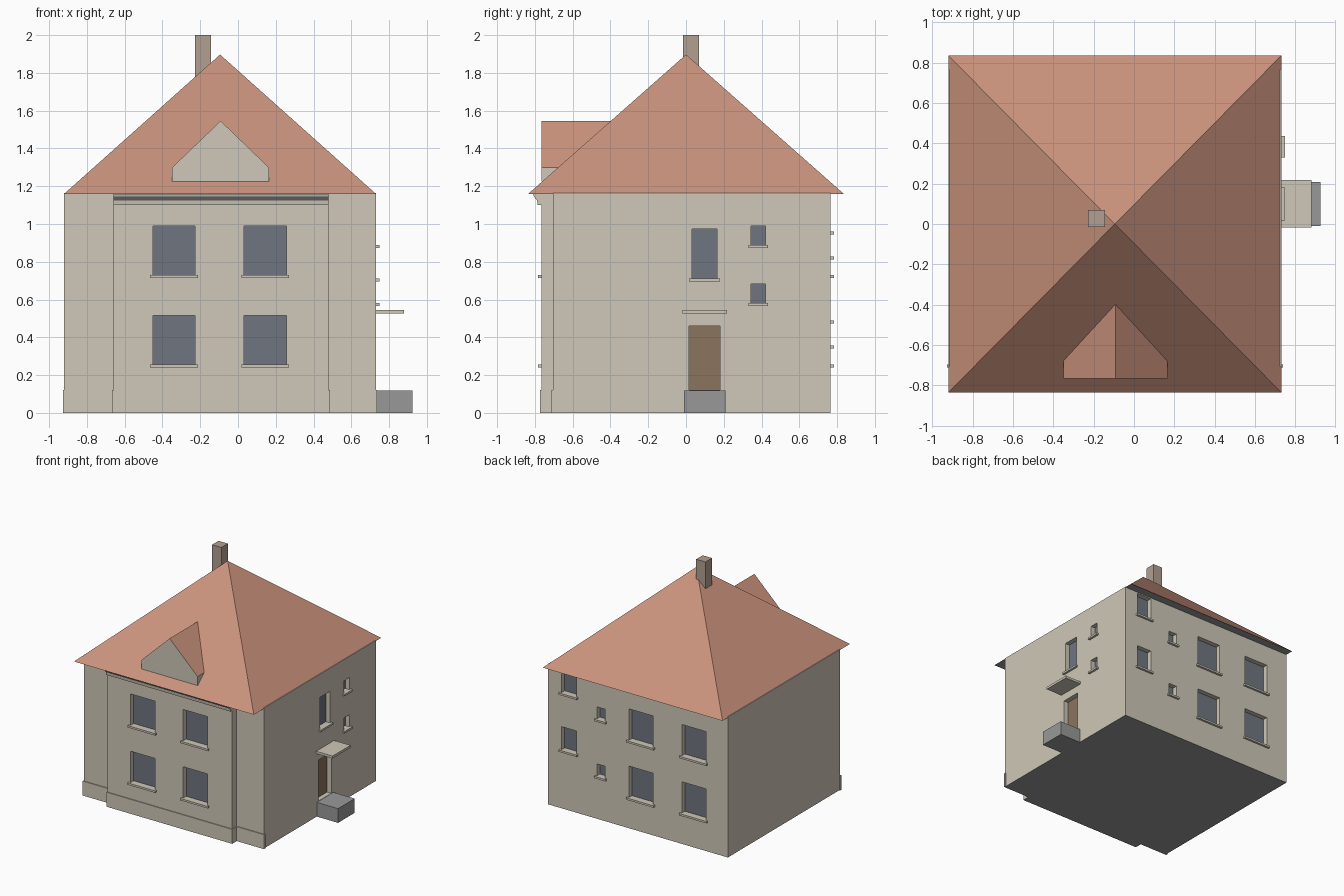
import bpy, bmesh
from mathutils import Vector

cube = bpy.data.objects.get("Cube")
if cube:
    bpy.data.objects.remove(cube, do_unlink=True)


def material(name, rgb):
    lin = [((c / 255 + 0.055) / 1.055) ** 2.4 for c in rgb] + [1.0]
    m = bpy.data.materials.new(name)
    m.use_nodes = True
    m.diffuse_color = lin
    m.node_tree.nodes["Principled BSDF"].inputs["Base Color"].default_value = lin
    return m


plaster = material("cream plaster", (207, 200, 184))
tile = material("terracotta tile", (203, 147, 125))
stone = material("grey stone", (153, 153, 153))
glass = material("blue grey glass", (112, 117, 128))
wood = material("brown wood", (138, 117, 95))
brick = material("pale brick", (178, 160, 145))


def finish(name, bm, *mats):
    bmesh.ops.recalc_face_normals(bm, faces=bm.faces)
    me = bpy.data.meshes.new(name)
    bm.to_mesh(me)
    bm.free()
    for m in mats:
        me.materials.append(m)
    ob = bpy.data.objects.new(name, me)
    bpy.context.collection.objects.link(ob)
    return ob


def add_box(bm, lo, hi):
    verts = bmesh.ops.create_cube(bm, size=1)["verts"]
    lo, hi = Vector(lo), Vector(hi)
    for v in verts:
        v.co = (lo + hi) / 2 + v.co * (hi - lo)


def box(name, lo, hi, mat):
    bm = bmesh.new()
    add_box(bm, lo, hi)
    return finish(name, bm, mat)


def prism(name, points, offset, *mats, rule=None):
    """Extrude a planar outline; rule picks the material of each face."""
    bm = bmesh.new()
    face = bm.faces.new([bm.verts.new(p) for p in points])
    ext = bmesh.ops.extrude_face_region(bm, geom=[face])["geom"]
    moved = [g for g in ext if isinstance(g, bmesh.types.BMVert)]
    bmesh.ops.translate(bm, verts=moved, vec=offset)
    bmesh.ops.recalc_face_normals(bm, faces=bm.faces)
    if rule:
        for f in bm.faces:
            f.material_index = rule(f)
    return finish(name, bm, *mats)


def is_bottom(f):
    return int(f.normal.z < -0.9)


LEFT, RIGHT = -0.92, 0.73
FRONT, BACK, BAY = -0.705, 0.765, -0.765
BAY_L, BAY_R = -0.66, 0.48
EAVE = 1.165


def footprint(grow):
    """Front steps of the plan, from left to right."""
    return [(LEFT - grow, FRONT - grow), (BAY_L - grow, FRONT - grow),
            (BAY_L - grow, BAY - grow), (BAY_R + grow, BAY - grow),
            (BAY_R + grow, FRONT - grow), (RIGHT + grow, FRONT - grow)]


# Walls with the projecting front bay
plan = footprint(0) + [(RIGHT, BACK), (LEFT, BACK)]
walls = prism("walls", [(x, y, 0) for x, y in plan], (0, 0, EAVE),
              plaster, stone, rule=is_bottom)

# Plinth along the front
plan = footprint(0.007) + [(RIGHT + 0.007, FRONT + 0.01), (LEFT - 0.007, FRONT + 0.01)]
prism("front_plinth", [(x, y, 0) for x, y in plan], (0, 0, 0.12),
      plaster, stone, rule=is_bottom)


# Openings: side, start and end along the wall, bottom, top
def wall_box(side, u0, u1, z0, z1, d0, d1):
    if side == "right":
        return (RIGHT + d0, u0, z0), (RIGHT + d1, u1, z1)
    if side == "front":
        return (u0, BAY - d1, z0), (u1, BAY - d0, z1)
    return (u0, BACK + d0, z0), (u1, BACK + d1, z1)


windows = []
for z in (0.255, 0.73):
    for side, u in (("front", -0.45), ("front", 0.033), ("back", -0.235), ("back", -0.72)):
        windows.append((side, u, u + 0.223, z, z + 0.26))
for z in (0.355, 0.828):
    windows.append(("back", 0.207, 0.283, z, z + 0.1))
for z in (0.487, 0.96):
    windows.append(("back", 0.47, 0.605, z, z + 0.19))
for z in (0.58, 0.888):
    windows.append(("right", 0.345, 0.42, z, z + 0.102))
windows.append(("right", 0.032, 0.165, 0.71, 0.973))
door = ("right", 0.015, 0.18, 0.12, 0.46)

cut = bmesh.new()
for w in windows + [door]:
    add_box(cut, *wall_box(*w, -0.045, 0.05))
cutter = finish("opening_cutter", cut, plaster)
cutter.hide_render = True
mod = walls.modifiers.new("openings", "BOOLEAN")
mod.operation = "DIFFERENCE"
mod.solver = "EXACT"
mod.object = cutter
bpy.context.view_layer.objects.active = walls
bpy.ops.object.modifier_apply(modifier=mod.name)
bpy.data.objects.remove(cutter, do_unlink=True)

# Panes, sills and door leaf
for i, (side, u0, u1, z0, z1) in enumerate(windows, 1):
    box(f"{side}_window_pane_{i}", *wall_box(side, u0, u1, z0, z1, -0.046, -0.04), glass)
    box(f"{side}_window_sill_{i}",
        *wall_box(side, u0 - 0.015, u1 + 0.015, z0 - 0.015, z0 + 0.001, -0.01, 0.018), plaster)
box("door_leaf", *wall_box(*door, -0.046, -0.04), wood)

# Entrance step and canopy
box("entrance_step", (RIGHT, -0.01, 0), (0.925, 0.208, 0.118), stone)
box("door_canopy", (RIGHT - 0.01, -0.018, 0.525), (0.88, 0.217, 0.545), plaster)

# Cornice below the front eave
profile = [(BAY + 0.01, 1.1), (-0.785, 1.1), (-0.788, 1.124), (-0.805, 1.145),
           (-0.81, 1.162), (BAY + 0.01, 1.162)]
prism("front_cornice", [(BAY_L, y, z) for y, z in profile], (BAY_R - BAY_L, 0, 0),
      plaster, stone,
      rule=lambda f: int(f.normal.z < -0.4 and f.calc_center_median().z > 1.11))

# Pyramid roof with a plain underside
bm = bmesh.new()
rim = [bm.verts.new((x, y, 1.16)) for x, y in
       ((LEFT, -0.835), (RIGHT, -0.835), (RIGHT, 0.835), (LEFT, 0.835))]
apex = bm.verts.new(((LEFT + RIGHT) / 2, 0, 1.897))
for a, b in zip(rim, rim[1:] + rim[:1]):
    bm.faces.new((a, b, apex))
bm.faces.new(rim).material_index = 1
finish("roof", bm, tile, stone)

# Front dormer running back into the roof
gable = [(-0.35, 1.224), (0.165, 1.224), (0.165, 1.298), (-0.092, 1.546), (-0.35, 1.298)]
prism("dormer", [(x, BAY, z) for x, z in gable], (0, 0.365, 0),
      plaster, tile, rule=lambda f: int(f.normal.z > 0.3))

# Chimney
box("chimney", (-0.228, -0.015, 1.6), (-0.143, 0.07, 2.0), brick)
